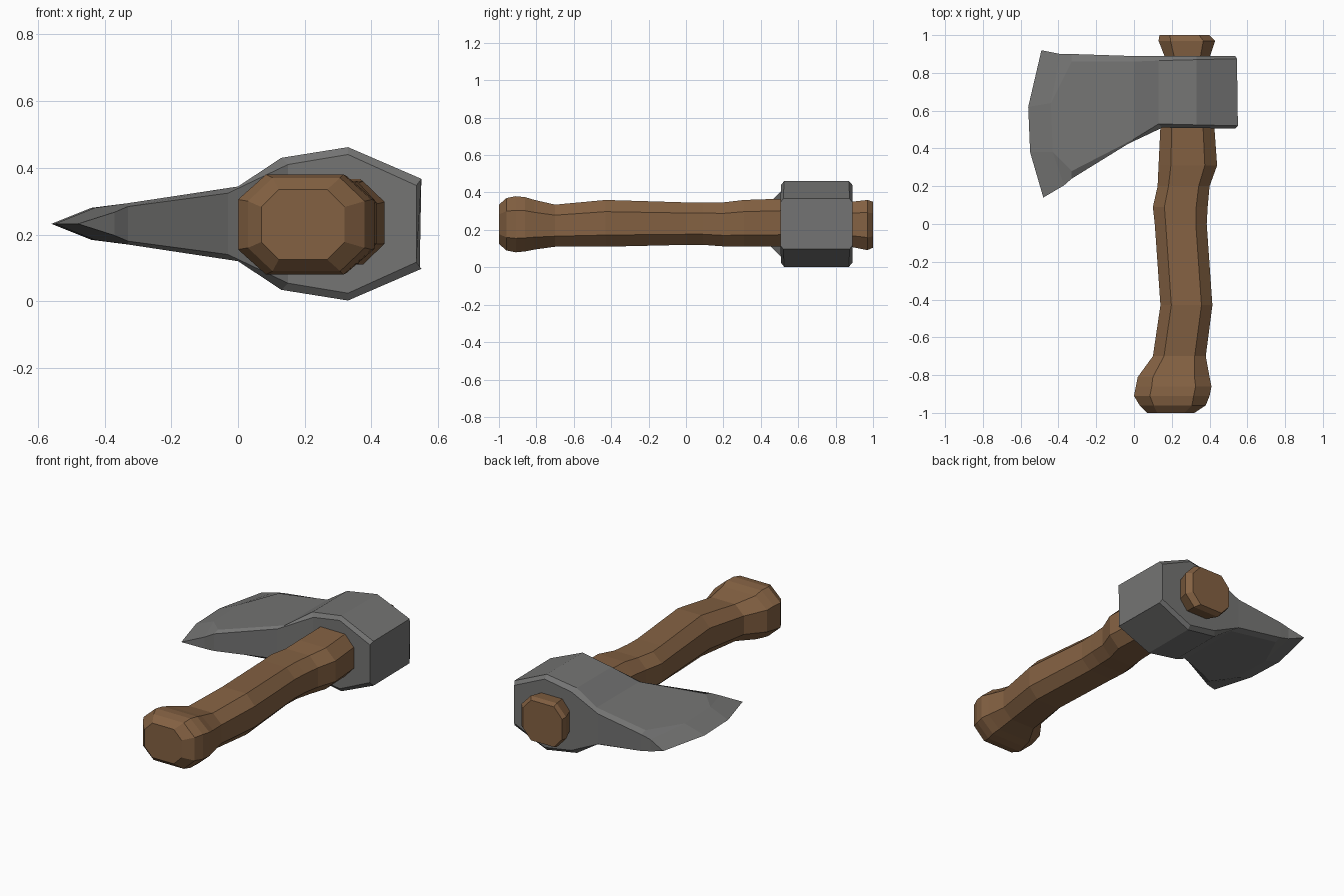
import bpy
import bmesh

cube = bpy.data.objects.get("Cube")
if cube:
    bpy.data.objects.remove(cube, do_unlink=True)


def make_material(name, rgb):
    mat = bpy.data.materials.new(name)
    mat.use_nodes = True
    color = (*rgb, 1.0)
    mat.diffuse_color = color
    bsdf = mat.node_tree.nodes["Principled BSDF"]
    bsdf.inputs["Base Color"].default_value = color
    bsdf.inputs["Roughness"].default_value = 0.8
    return mat


def loft(name, rings, mat):
    """Skin equal-length rings of points and cap both ends."""
    bm = bmesh.new()
    loops = [[bm.verts.new(p) for p in ring] for ring in rings]
    n = len(loops[0])
    for a, b in zip(loops, loops[1:]):
        for i in range(n):
            j = (i + 1) % n
            bm.faces.new((a[i], a[j], b[j], b[i]))
    bm.faces.new(loops[0])
    bm.faces.new(loops[-1])
    # Rings that close to a line become a sharp edge
    bmesh.ops.remove_doubles(bm, verts=bm.verts, dist=0.0005)
    bmesh.ops.recalc_face_normals(bm, faces=bm.faces)
    mesh = bpy.data.meshes.new(name)
    bm.to_mesh(mesh)
    bm.free()
    mesh.materials.append(mat)
    obj = bpy.data.objects.new(name, mesh)
    bpy.context.collection.objects.link(obj)
    return obj


wood = make_material("brown wood", (0.23, 0.12, 0.055))
steel = make_material("grey steel", (0.175, 0.175, 0.172))

# Handle: eight-sided rings along y, given as y, x limits, z limits
CORNERS = ((1, -.5), (1, .5), (.58, 1), (-.58, 1),
           (-1, .5), (-1, -.5), (-.58, -1), (.58, -1))
stations = [
    (-1.0, .07, .32, .125, .335),
    (-.96, .03, .38, .09, .37),
    (-.91, 0, .40, .08, .38),
    (-.86, .01, .41, .085, .375),
    (-.81, .02, .40, .095, .36),
    (-.70, .10, .38, .11, .335),
    (-.43, .14, .415, .11, .36),
    (0, .11, .385, .12, .347),
    (.09, .10, .39, .12, .347),
    (.20, .125, .40, .112, .347),
    (.31, .13, .44, .11, .36),
    (.52, .14, .425, .11, .367),
    (.88, .165, .40, .11, .35),
    (.97, .13, .43, .092, .36),
    (1.0, .135, .40, .105, .35),
]
handle_rings = []
for y, x0, x1, z0, z1 in stations:
    handle_rings.append([((x0 + x1) / 2 + u * (x1 - x0) / 2, y,
                          (z0 + z1) / 2 + v * (z1 - z0) / 2)
                         for u, v in CORNERS])
loft("handle", handle_rings, wood)

# Axe head: half sections from cutting edge to poll, points are x, y, half height
MID = 0.232
sections = [
    ((-.48, .14, 0), (-.55, .38, 0), (-.56, .62, 0), (-.49, .92, 0)),
    ((-.37, .205, .035), (-.43, .38, .048), (-.44, .64, .048), (-.39, .90, .036)),
    ((-.33, .24, .052), (-.33, .28, .062), (-.33, .86, .062), (-.33, .90, .05)),
    ((-.03, .425, .092), (0, .45, .112), (0, .86, .112), (-.03, .89, .092)),
    ((.15, .51, .178), (.13, .53, .198), (.13, .865, .198), (.15, .89, .178)),
    ((.33, .508, .208), (.33, .525, .23), (.33, .87, .23), (.33, .89, .208)),
    ((.535, .505, .115), (.55, .52, .135), (.545, .875, .135), (.535, .89, .115)),
]
head_rings = []
for half in sections:
    upper = [(x, y, MID + h) for x, y, h in half]
    lower = [(x, y, MID - h) for x, y, h in reversed(half)]
    head_rings.append(upper + lower)

# The cutting edge is a single line, so its flat cap is skipped by closing pairs
bm = bmesh.new()
loops = [[bm.verts.new(p) for p in ring] for ring in head_rings]
for a, b in zip(loops, loops[1:]):
    for i in range(8):
        j = (i + 1) % 8
        bm.faces.new((a[i], a[j], b[j], b[i]))
bm.faces.new(loops[-1])
bmesh.ops.remove_doubles(bm, verts=bm.verts, dist=0.0005)
bmesh.ops.recalc_face_normals(bm, faces=bm.faces)
head_mesh = bpy.data.meshes.new("axe_head")
bm.to_mesh(head_mesh)
bm.free()
head_mesh.materials.append(steel)
bpy.context.collection.objects.link(bpy.data.objects.new("axe_head", head_mesh))
